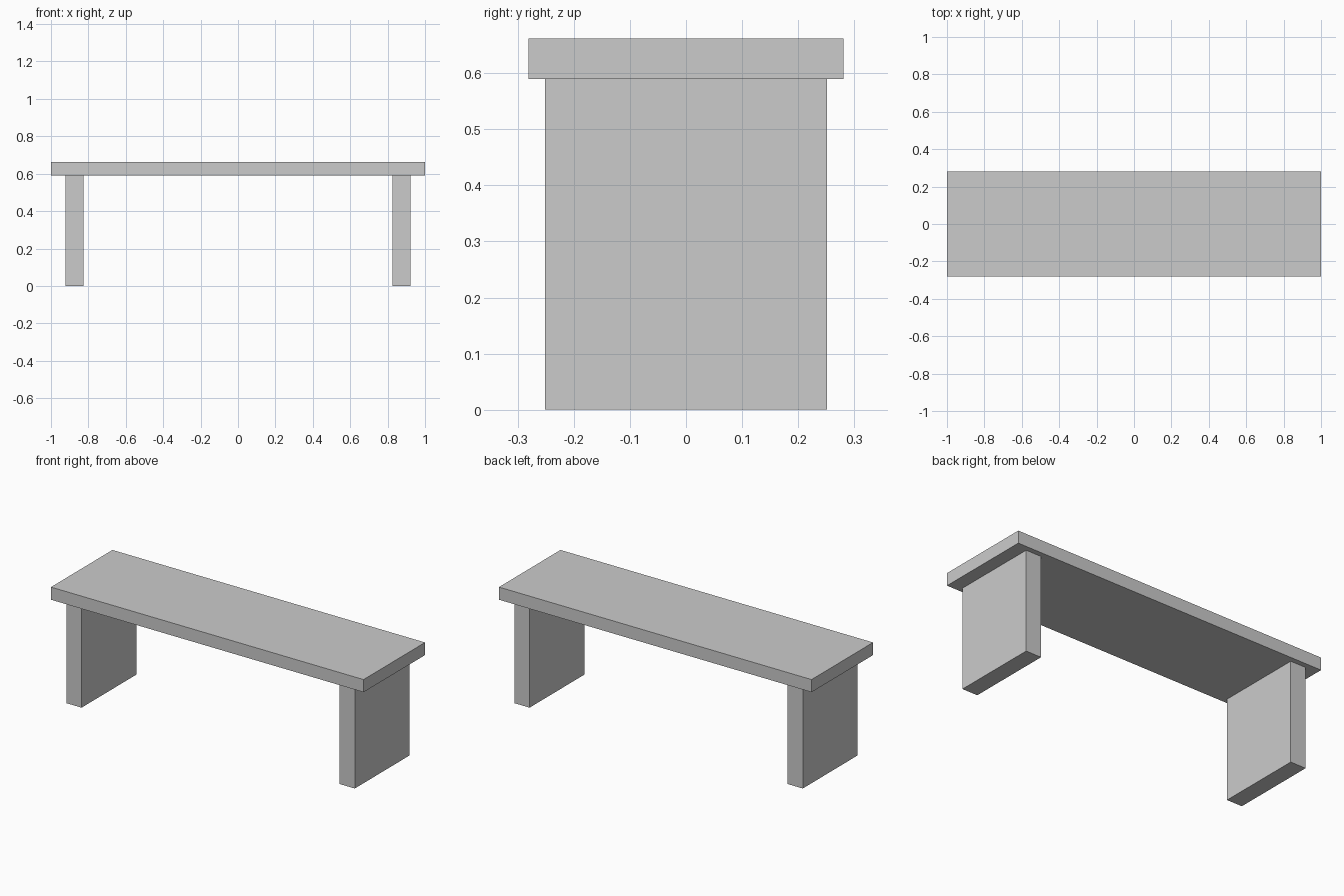
import bpy

if "Cube" in bpy.data.objects:
    bpy.data.objects.remove(bpy.data.objects["Cube"])


def box(name, x, y, z):
    """Axis-aligned box from (min, max) ranges, origin at its centre."""
    centre = [(a + b) / 2 for a, b in (x, y, z)]
    bpy.ops.mesh.primitive_cube_add(size=1, location=centre)
    obj = bpy.context.object
    obj.name = name
    obj.scale = [b - a for a, b in (x, y, z)]
    bpy.ops.object.transform_apply(location=False, rotation=False, scale=True)
    return obj


SEAT_BOTTOM, SEAT_TOP = 0.589, 0.662

# Seat slab
box("seat", (-1, 1), (-0.281, 0.281), (SEAT_BOTTOM, SEAT_TOP))

# Panel legs, one near each end
for side, name in ((-1, "left_leg"), (1, "right_leg")):
    x = sorted((side * 0.825, side * 0.923))
    box(name, x, (-0.251, 0.251), (0, SEAT_BOTTOM))
